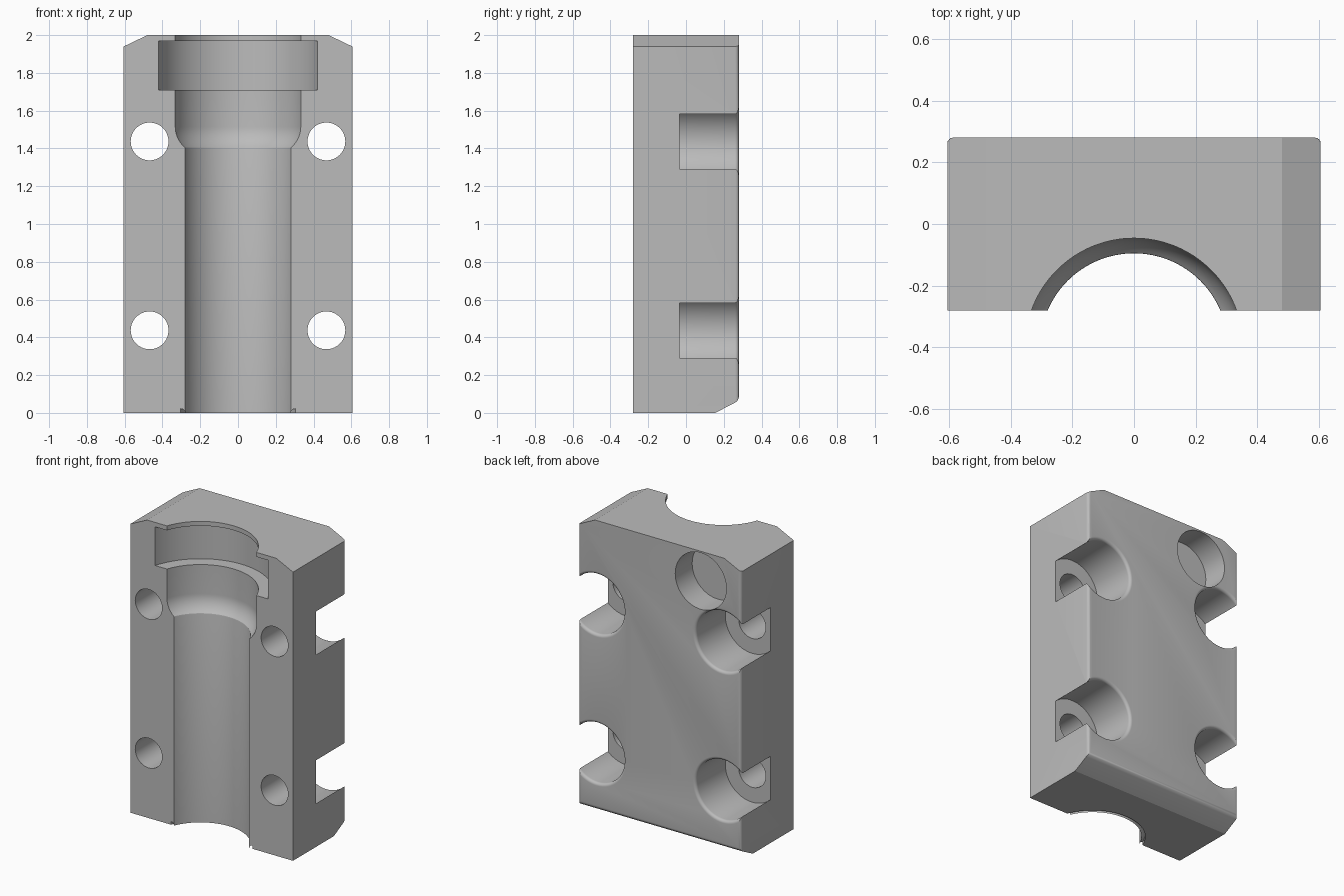
import bpy, bmesh, math
from mathutils import Matrix, Vector

cube = bpy.data.objects.get("Cube")
if cube:
    bpy.data.objects.remove(cube, do_unlink=True)

W, D, H = 0.605, 0.28, 2.0

grey = bpy.data.materials.new("neutral_grey")
grey.use_nodes = True
grey.diffuse_color = (0.5, 0.5, 0.5, 1)
grey.node_tree.nodes["Principled BSDF"].inputs["Base Color"].default_value = (0.5, 0.5, 0.5, 1)


def make_object(name, bm):
    bmesh.ops.recalc_face_normals(bm, faces=bm.faces)
    mesh = bpy.data.meshes.new(name)
    bm.to_mesh(mesh)
    bm.free()
    mesh.materials.append(grey)
    obj = bpy.data.objects.new(name, mesh)
    bpy.context.collection.objects.link(obj)
    return obj


def arc(cx, cy, r, start, end, n=6):
    """Points on an arc, angles in degrees."""
    angles = [math.radians(start + (end - start) * i / n) for i in range(n + 1)]
    return [(cx + r * math.cos(a), cy + r * math.sin(a)) for a in angles]


def lathe(name, profile, matrix, steps=96):
    """Solid of revolution about local z from (radius, height) points."""
    bm = bmesh.new()
    pts = [(0, profile[0][1])] + profile + [(0, profile[-1][1])]
    verts = [bm.verts.new((r, 0, h)) for r, h in pts]
    edges = [bm.edges.new(pair) for pair in zip(verts, verts[1:])]
    bmesh.ops.spin(bm, geom=verts + edges, axis=(0, 0, 1), cent=(0, 0, 0),
                   angle=math.tau, steps=steps)
    bmesh.ops.remove_doubles(bm, verts=bm.verts, dist=1e-5)
    bm.transform(matrix)
    return make_object(name, bm)


def cut(target, cutter):
    mod = target.modifiers.new(cutter.name, "BOOLEAN")
    mod.operation = "DIFFERENCE"
    mod.solver = "EXACT"
    mod.object = cutter
    bpy.context.view_layer.objects.active = target
    bpy.ops.object.modifier_apply(modifier=mod.name)
    bpy.data.objects.remove(cutter, do_unlink=True)


# Block with chamfered top corners
bm = bmesh.new()
outline = [(-W, 0), (W, 0), (W, 1.94), (0.48, H), (-0.48, H), (-W, 1.94)]
face = bm.faces.new([bm.verts.new((x, -D, z)) for x, z in outline])
new = bmesh.ops.extrude_face_region(bm, geom=[face])["geom"]
bmesh.ops.translate(bm, vec=(0, 2 * D, 0),
                    verts=[v for v in new if isinstance(v, bmesh.types.BMVert)])

# Sloped lower back edge
sliced = bmesh.ops.bisect_plane(
    bm, geom=bm.verts[:] + bm.edges[:] + bm.faces[:],
    plane_co=(0, D, 0.065), plane_no=Vector((0, 0.065, -0.125)).normalized(),
    clear_outer=True)
rim = [e for e in sliced["geom_cut"] if isinstance(e, bmesh.types.BMEdge)]
bmesh.ops.holes_fill(bm, edges=rim)

# Rounded back edges
rounded = []
for e in bm.edges:
    a, b = (v.co for v in e.verts)
    if min(a.y, b.y) > D - 0.001:
        upright = abs(a.x - b.x) < 0.001 and abs(a.x) > W - 0.001
        if upright or max(a.z, b.z) < 0.1:
            rounded.append(e)
bmesh.ops.bevel(bm, geom=rounded, offset=0.02, segments=4, profile=0.5, affect="EDGES")
block = make_object("clamp_block", bm)

# Stepped half-round bore with a retaining groove
R1, R2, R3 = 0.304, 0.353, 0.4365
bore = [(R1 + 0.022, -0.1)] + arc(R1 + 0.022, 0, 0.022, 90, 180)
bore += [(R1, 1.4)]
bore += arc(R2 - 0.15, 1.515, 0.15, -47, 0, 10)
bore += [(R2, 1.71), (R3, 1.71), (R3, 1.97), (R2, 1.97), (R2, H + 0.1)]
cut(block, lathe("bore_cutter", bore, Matrix.Translation((0, -0.399, 0)), 128))

# Screw holes with wide counterbores opening through the sides
F, RC = 0.02, 0.2
screw = [(0.1, -D - 0.1), (0.1, -0.035), (RC, -0.035)]
screw += arc(RC + F, D - F, F, 180, 90)
screw += [(RC + F, D + 0.1)]
facing_back = Matrix.Rotation(-math.pi / 2, 4, "X")
for x in (-0.468, 0.468):
    for z in (0.437, 1.437):
        cut(block, lathe("screw_cutter", screw,
                         Matrix.Translation((x, 0, z)) @ facing_back, 64))

# Blind round pocket in the upper back
pocket = [(0.19, 0.1), (0.19, D + 0.1)]
cut(block, lathe("pocket_cutter", pocket,
                 Matrix.Translation((-0.306, 0, 1.8)) @ facing_back, 64))

bpy.ops.object.select_all(action="DESELECT")
block.select_set(True)
bpy.context.view_layer.objects.active = block
bpy.ops.object.shade_smooth_by_angle(angle=math.radians(25))
